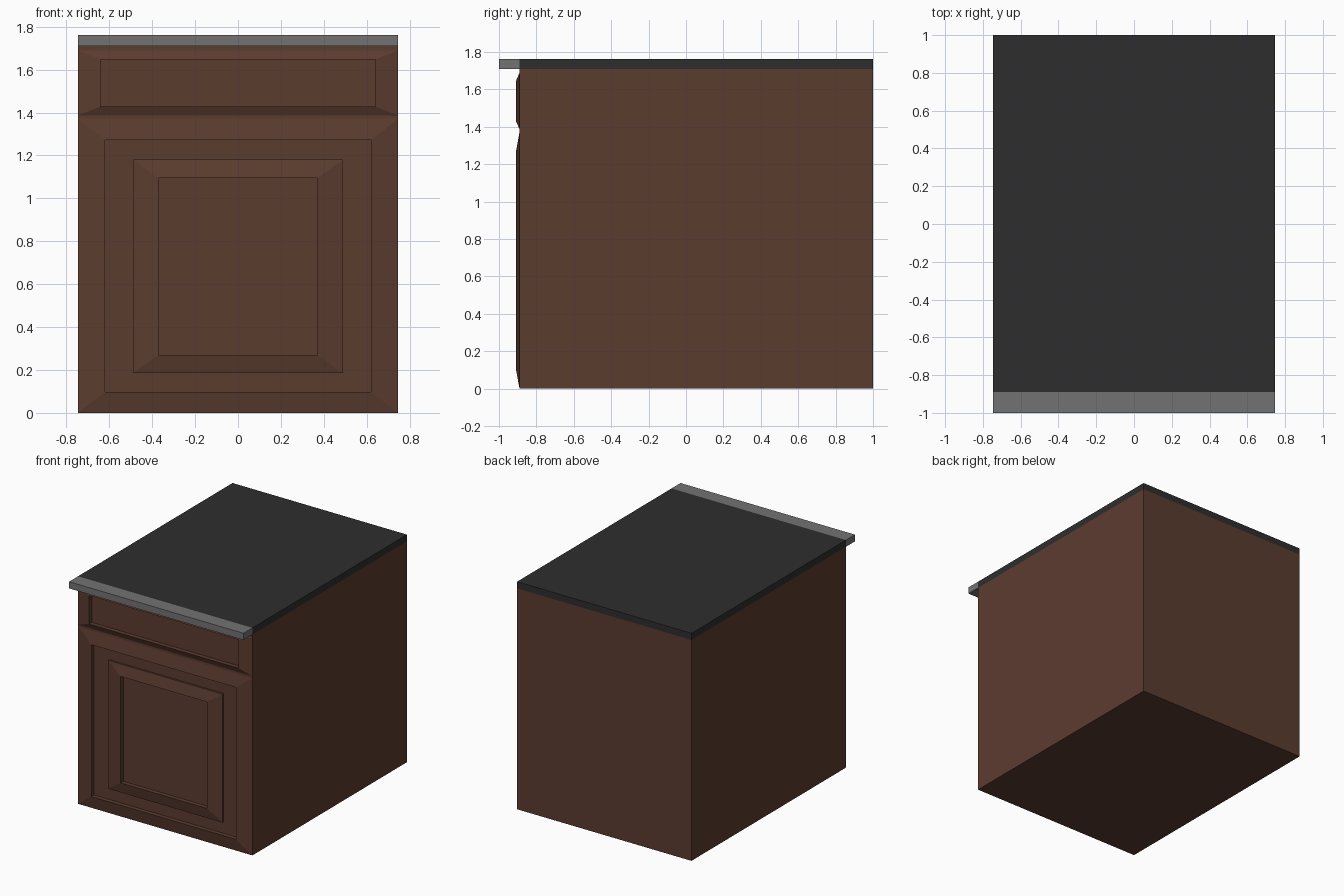
import bpy, bmesh

cube = bpy.data.objects.get("Cube")
if cube:
    bpy.data.objects.remove(cube, do_unlink=True)


def material(name, rgb):
    m = bpy.data.materials.new(name)
    m.use_nodes = True
    m.diffuse_color = (*rgb, 1)
    m.node_tree.nodes["Principled BSDF"].inputs["Base Color"].default_value = (*rgb, 1)
    return m


wood = material("brown wood", (0.105, 0.045, 0.028))
stone = material("dark stone", (0.027, 0.027, 0.027))
edge = material("grey edging", (0.17, 0.17, 0.17))

HALF = 0.747      # half width of the cabinet
FACE = -0.89      # outer front plane
PROUD = -0.908    # highest point of the mouldings
SUNK = -0.875     # floor of the recesses


def finish(name, bm, mat):
    bmesh.ops.recalc_face_normals(bm, faces=bm.faces)
    mesh = bpy.data.meshes.new(name)
    bm.to_mesh(mesh)
    bm.free()
    mesh.materials.append(mat)
    bpy.context.collection.objects.link(bpy.data.objects.new(name, mesh))


def box(name, y0, y1, z0, z1, mat):
    bm = bmesh.new()
    bmesh.ops.create_cube(bm, size=1)
    for v in bm.verts:
        v.co = (v.co.x * 2 * HALF, y0 + (v.co.y + 0.5) * (y1 - y0),
                z0 + (v.co.z + 0.5) * (z1 - z0))
    finish(name, bm, mat)


def moulded_panel(name, steps):
    """Nested rectangles (half width, bottom, top, depth) joined into a panel."""
    bm = bmesh.new()
    loops = [[bm.verts.new(p) for p in ((-w, y, b), (w, y, b), (w, y, t), (-w, y, t))]
             for w, b, t, y in steps]
    for a, b in zip(loops, loops[1:]):
        for i in range(4):
            j = (i + 1) % 4
            bm.faces.new((a[i], a[j], b[j], b[i]))
    bm.faces.new(loops[-1])
    bm.faces.new(loops[0][::-1])
    finish(name, bm, wood)


# Carcass and the rails that show around the fronts
box("cabinet_body", SUNK + 0.005, 1, 0, 1.71, wood)
box("top_rail", FACE, SUNK + 0.005, 1.69, 1.71, wood)
box("middle_rail", FACE, SUNK + 0.005, 1.372, 1.387, wood)

# Worktop with its front edging
box("worktop", FACE, 1, 1.71, 1.762, stone)
box("worktop_edging", -1, FACE, 1.71, 1.762, edge)

# Drawer front: sloped border around a sunken panel
BACK = SUNK + 0.005
moulded_panel("drawer_front", [
    (HALF, 1.387, 1.69, BACK), (HALF, 1.387, 1.69, FACE),
    (0.64, 1.428, 1.648, PROUD), (0.64, 1.428, 1.648, SUNK)])

# Door: sloped border, sunken channel, raised slope and sunken centre
moulded_panel("door", [
    (HALF, 0, 1.372, BACK), (HALF, 0, 1.372, FACE),
    (0.62, 0.097, 1.273, PROUD), (0.62, 0.097, 1.273, SUNK),
    (0.49, 0.186, 1.18, SUNK), (0.49, 0.186, 1.18, FACE),
    (0.37, 0.27, 1.094, PROUD), (0.37, 0.27, 1.094, SUNK)])
